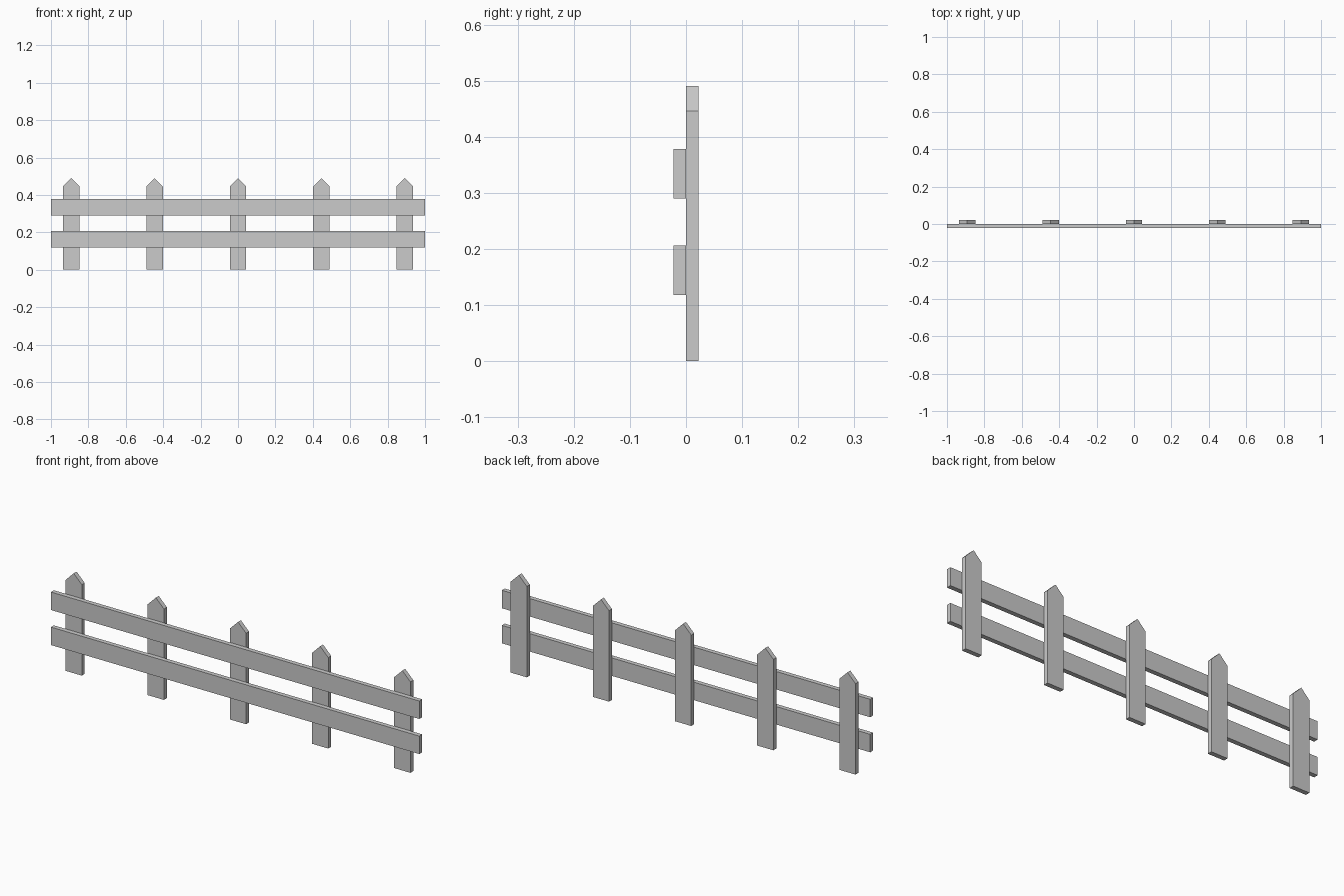
import bpy

if "Cube" in bpy.data.objects:
    bpy.data.objects.remove(bpy.data.objects["Cube"])

WIDTH = 0.088      # board width
DEPTH = 0.0225     # board thickness
SPACING = 0.446    # distance between pickets


def extruded_profile(name, profile, y0, y1):
    """Extrude an x-z outline from y0 to y1."""
    n = len(profile)
    verts = [(x, y, z) for y in (y0, y1) for x, z in profile]
    faces = [tuple(range(n)), tuple(range(2 * n - 1, n - 1, -1))]
    faces += [(i, i + n, (i + 1) % n + n, (i + 1) % n) for i in range(n)]
    mesh = bpy.data.meshes.new(name)
    mesh.from_pydata(verts, [], faces)
    obj = bpy.data.objects.new(name, mesh)
    bpy.context.collection.objects.link(obj)
    return obj


# Pointed pickets behind the rails
h = WIDTH / 2
picket = [(-h, 0), (h, 0), (h, 0.446), (0, 0.49), (-h, 0.446)]
for i in range(5):
    obj = extruded_profile(f"picket_{i + 1}", picket, 0, DEPTH)
    obj.location.x = (i - 2) * SPACING

# Two long horizontal rails across the front
rail = [(-1, -h), (1, -h), (1, h), (-1, h)]
for name, z in (("lower_rail", 0.162), ("upper_rail", 0.334)):
    obj = extruded_profile(name, rail, -DEPTH, 0)
    obj.location.z = z
